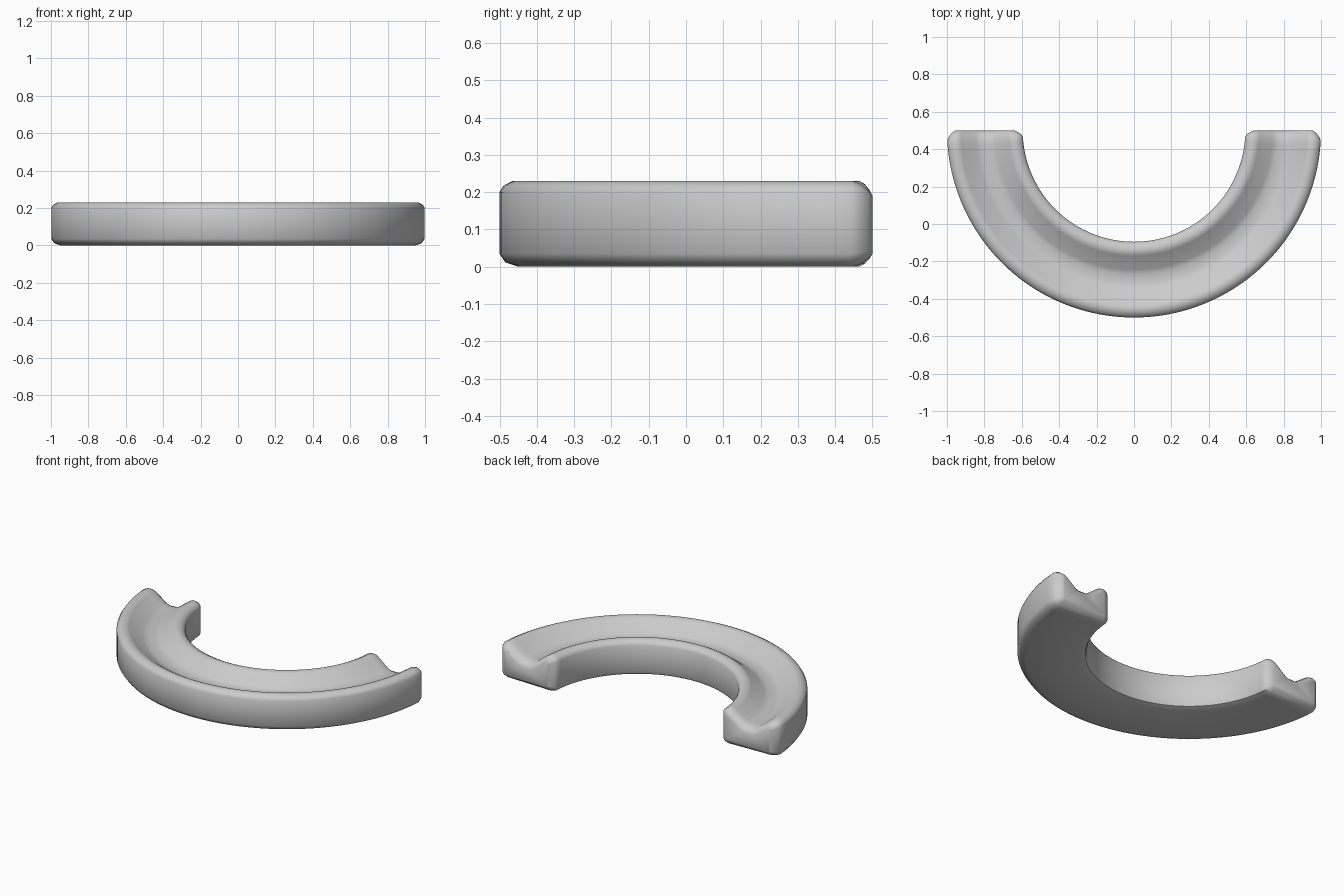
import bpy, bmesh, math

cube = bpy.data.objects.get("Cube")
if cube:
    bpy.data.objects.remove(cube, do_unlink=True)

mat = bpy.data.materials.new("light grey")
mat.use_nodes = True
GREY = (0.6, 0.6, 0.6, 1)
mat.diffuse_color = GREY
mat.node_tree.nodes["Principled BSDF"].inputs["Base Color"].default_value = GREY

# Cross-section as (radius, z): rounded block with a channel along the top
body = [(0.64, 0), (0.95, 0), (0.985, 0.012), (1, 0.035),
        (1, 0.2), (0.99, 0.217), (0.965, 0.23), (0.94, 0.228),
        (0.925, 0.22), (0.845, 0.163), (0.82, 0.155), (0.77, 0.155),
        (0.745, 0.163), (0.67, 0.22), (0.655, 0.228), (0.63, 0.23),
        (0.605, 0.217), (0.595, 0.2), (0.595, 0.035), (0.605, 0.012)]
# The same section drawn in for the chamfered end faces
tip = [(0.65, 0.035), (0.94, 0.035), (0.95, 0.037), (0.955, 0.045),
       (0.955, 0.18), (0.952, 0.187), (0.945, 0.19), (0.935, 0.188),
       (0.925, 0.183), (0.85, 0.127), (0.825, 0.118), (0.765, 0.118),
       (0.74, 0.127), (0.667, 0.183), (0.66, 0.188), (0.65, 0.19),
       (0.643, 0.187), (0.64, 0.18), (0.64, 0.045), (0.643, 0.037)]

# Stations along the half ring: (angle, amount drawn in)
END = 0.056
SEGMENTS = 64
start = [(0, 1), (0.012, 0.62), (0.032, 0.22)]
middle = [(END + (math.pi - 2 * END) * i / SEGMENTS, 0) for i in range(SEGMENTS + 1)]
stations = start + middle + [(math.pi - a, k) for a, k in reversed(start)]

bm = bmesh.new()
rings = []
for angle, k in stations:
    ring = []
    for (r0, z0), (r1, z1) in zip(body, tip):
        r, z = r0 + (r1 - r0) * k, z0 + (z1 - z0) * k
        ring.append(bm.verts.new((r * math.cos(angle), 0.5 - r * math.sin(angle), z)))
    rings.append(ring)
n = len(body)
for a, b in zip(rings, rings[1:]):
    for i in range(n):
        j = (i + 1) % n
        bm.faces.new((a[i], a[j], b[j], b[i]))
bm.faces.new(rings[0])
bm.faces.new(rings[-1])
bmesh.ops.recalc_face_normals(bm, faces=bm.faces)

mesh = bpy.data.meshes.new("half_ring_channel")
bm.to_mesh(mesh)
bm.free()
mesh.materials.append(mat)
ring_obj = bpy.data.objects.new("half_ring_channel", mesh)
bpy.context.collection.objects.link(ring_obj)
bpy.ops.object.select_all(action="DESELECT")
ring_obj.select_set(True)
bpy.context.view_layer.objects.active = ring_obj
bpy.ops.object.shade_smooth_by_angle(angle=math.radians(40))
